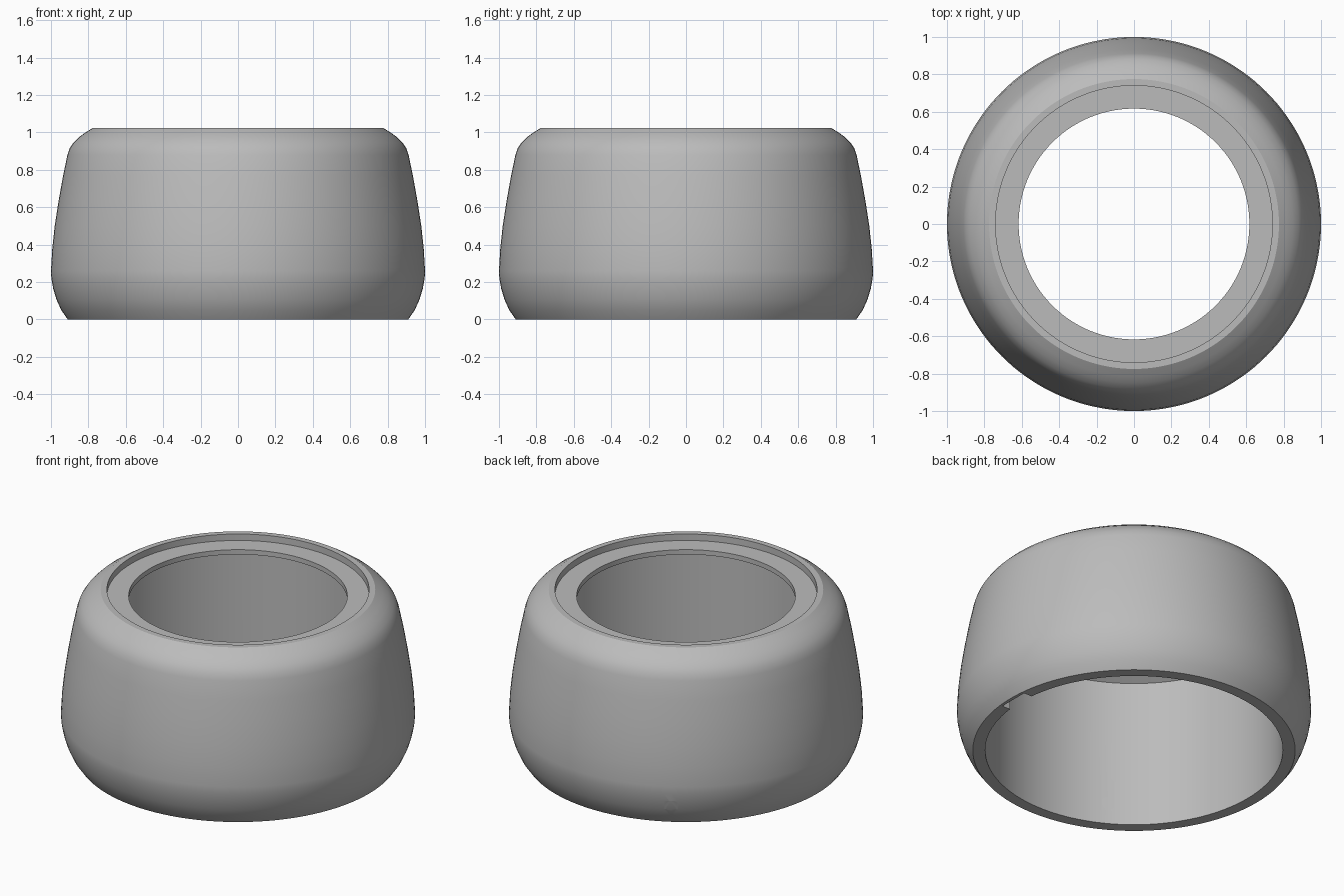
import bpy
import bmesh
import math
from mathutils import Matrix, Vector

old = bpy.data.objects.get("Cube")
if old:
    bpy.data.objects.remove(old, do_unlink=True)

SEGMENTS = 144

grey = bpy.data.materials.new("plain grey")
grey.use_nodes = True
grey.diffuse_color = (0.5, 0.5, 0.5, 1)
grey.node_tree.nodes["Principled BSDF"].inputs["Base Color"].default_value = (0.5, 0.5, 0.5, 1)


def make_object(name, bm):
    bmesh.ops.recalc_face_normals(bm, faces=bm.faces)
    mesh = bpy.data.meshes.new(name)
    bm.to_mesh(mesh)
    bm.free()
    mesh.materials.append(grey)
    obj = bpy.data.objects.new(name, mesh)
    bpy.context.collection.objects.link(obj)
    return obj


def lathe(name, profile):
    """Revolve a closed (radius, height) profile around z."""
    bm = bmesh.new()
    rings = []
    for i in range(SEGMENTS):
        a = 2 * math.pi * i / SEGMENTS
        rings.append([bm.verts.new((r * math.cos(a), r * math.sin(a), z)) for r, z in profile])
    n = len(profile)
    for i, ring in enumerate(rings):
        nxt = rings[(i + 1) % SEGMENTS]
        for j in range(n):
            k = (j + 1) % n
            bm.faces.new((ring[j], nxt[j], nxt[k], ring[k]))
    return make_object(name, bm)


def add_box(bm, r0, r1, width, z0, z1):
    centre = Matrix.Translation(((r0 + r1) / 2, 0, (z0 + z1) / 2))
    bmesh.ops.create_cube(bm, size=1, matrix=centre @ Matrix.Diagonal((r1 - r0, width, z1 - z0, 1)))


def cut(target, name, angle, build):
    """Subtract a shape built along +x and turned to the given angle."""
    bm = bmesh.new()
    build(bm)
    bm.transform(Matrix.Rotation(math.radians(angle), 4, 'Z'))
    cutter = make_object(name, bm)
    cutter.hide_render = True
    mod = target.modifiers.new(name, 'BOOLEAN')
    mod.operation = 'DIFFERENCE'
    mod.solver = 'EXACT'
    mod.object = cutter
    bpy.context.view_layer.objects.active = target
    bpy.ops.object.modifier_apply(modifier=name)
    bpy.data.objects.remove(cutter, do_unlink=True)


# Hollow rounded shell with a recessed ledge around the top opening
outer = [(0.91, 0), (0.945, 0.05), (0.97, 0.105), (0.988, 0.165), (0.998, 0.22), (1, 0.26),
         (0.993, 0.38), (0.98, 0.5), (0.96, 0.63), (0.935, 0.77), (0.912, 0.88),
         (0.9, 0.915), (0.88, 0.945), (0.85, 0.975), (0.815, 1.0), (0.775, 1.025)]
ledge = [(0.74, 1.025), (0.74, 0.985), (0.617, 0.985), (0.617, 0.955)]
cavity = [(0.8, 0.945), (0.84, 0.92), (0.84, 0)]
shell = lathe("ring_housing", outer + ledge + cavity)

# Three locking notches in the bottom rim, with one pin hole through the wall
for angle in (0, 120, 240):
    hole_end = 1.1 if angle == 120 else 0.92

    def pin_hole(bm, end=hole_end):
        place = Matrix.Translation(Vector(((0.78 + end) / 2, 0, 0.13)))
        bmesh.ops.create_cone(bm, cap_ends=True, segments=32, radius1=0.037, radius2=0.037,
                              depth=end - 0.78, matrix=place @ Matrix.Rotation(math.pi / 2, 4, 'Y'))

    cut(shell, "pin_hole", angle, pin_hole)
    cut(shell, "wide_notch", angle, lambda bm: add_box(bm, 0.78, 0.89, 0.19, -0.1, 0.05))
    cut(shell, "narrow_slot", angle, lambda bm: add_box(bm, 0.78, 0.87, 0.09, -0.1, 0.08))

# Smooth curved faces, keep rims crisp
bpy.ops.object.select_all(action='DESELECT')
shell.select_set(True)
bpy.context.view_layer.objects.active = shell
bpy.ops.object.shade_smooth_by_angle(angle=math.radians(22))
